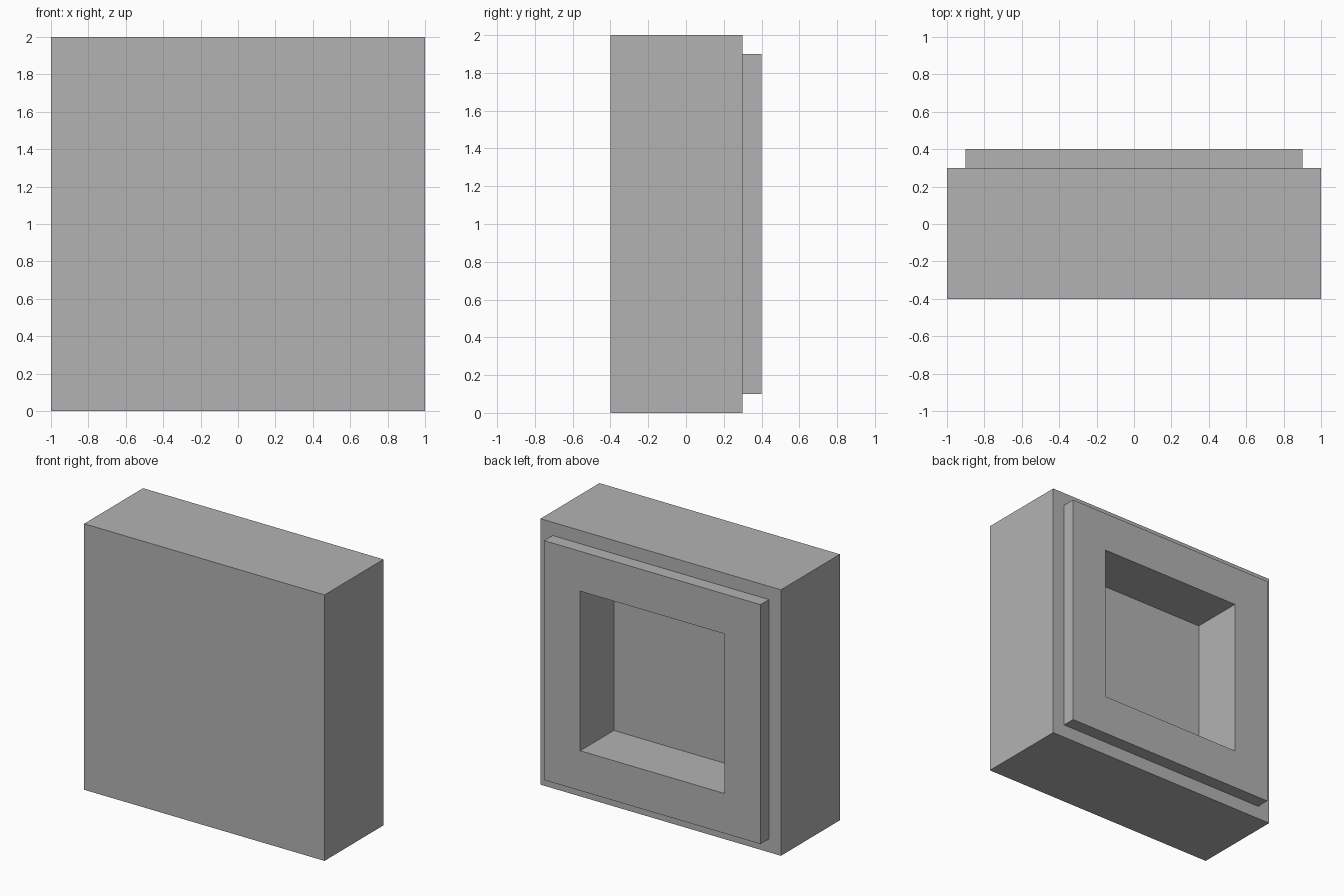
import bpy
import bmesh
from mathutils import Matrix, Vector

default = bpy.data.objects.get("Cube")
if default:
    bpy.data.objects.remove(default, do_unlink=True)

# Single plain grey
grey = bpy.data.materials.new("plain_grey")
grey.use_nodes = True
colour = (0.45, 0.45, 0.45, 1)
grey.diffuse_color = colour
grey.node_tree.nodes["Principled BSDF"].inputs["Base Color"].default_value = colour


def inset_and_push(bm, face, border, depth):
    """Inset a back-facing face, then move it along y with new side walls."""
    bmesh.ops.inset_region(bm, faces=[face], thickness=border, use_even_offset=True)
    result = bmesh.ops.extrude_discrete_faces(bm, faces=[face])
    moved = result["faces"][0]
    bmesh.ops.translate(bm, verts=moved.verts, vec=Vector((0, depth, 0)))
    return moved


# Main block
bm = bmesh.new()
bmesh.ops.create_cube(bm, size=1, matrix=Matrix.Translation((0, -0.05, 1))
                      @ Matrix.Diagonal((2, 0.7, 2, 1)))
bm.normal_update()
back = max(bm.faces, key=lambda f: f.normal.y)

# Raised panel on the back, then the square recess in it
back = inset_and_push(bm, back, 0.1, 0.1)
bm.normal_update()
inset_and_push(bm, back, 0.3, -0.4)
bmesh.ops.recalc_face_normals(bm, faces=bm.faces)

mesh = bpy.data.meshes.new("recessed_block")
bm.to_mesh(mesh)
bm.free()
mesh.materials.append(grey)
block = bpy.data.objects.new("recessed_block", mesh)
bpy.context.collection.objects.link(block)
